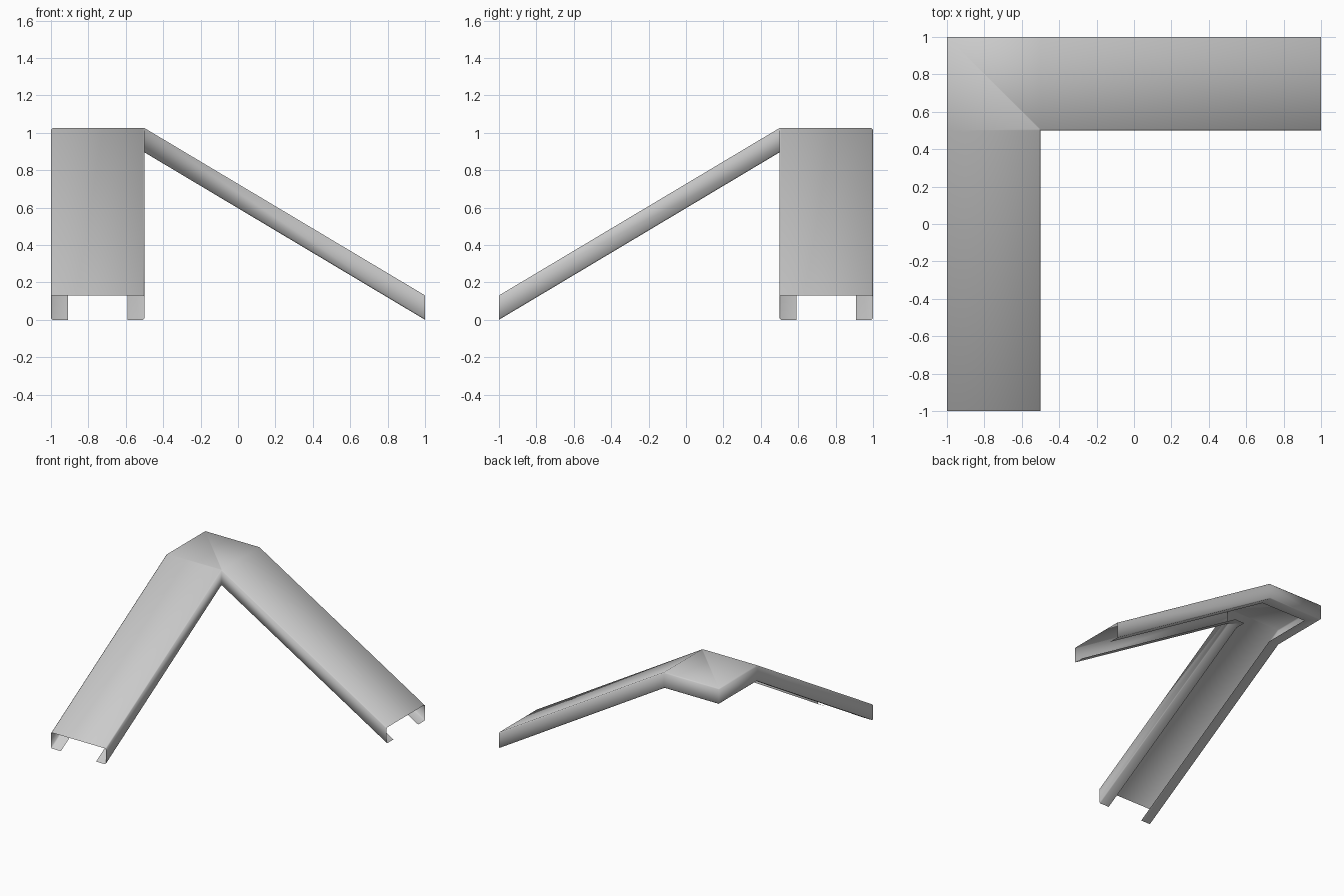
import bpy
import bmesh

if "Cube" in bpy.data.objects:
    bpy.data.objects.remove(bpy.data.objects["Cube"])

WIDTH, HEIGHT, LIP, CHAMFER = 0.5, 0.13, 0.09, 0.008
TOP, LOW = 1.025, 0.13
SLOPE = (TOP - LOW) / 1.5

# Lipped channel section: (distance from outer edge, drop below the top sheet)
half = [(LIP, HEIGHT), (CHAMFER, HEIGHT), (0, HEIGHT - CHAMFER), (0, CHAMFER), (CHAMFER, 0)]
section = half + [(WIDTH - d, drop) for d, drop in reversed(half)]


def stations(d):
    """Plan positions along the L: leg end, fold, mitred corner, fold, leg end."""
    x, y = d - 1, 1 - d
    return [(x, -1), (x, 0.5), (x, y), (-0.5, y), (1, y)]


def top_height(x, y):
    return TOP - SLOPE * max(0, 0.5 - y, x + 0.5)


# Sweep the section down both legs and round the level corner
bm = bmesh.new()
rows = [[bm.verts.new((x, y, top_height(x, y) - drop)) for x, y in stations(d)]
        for d, drop in section]
for a, b in zip(rows, rows[1:]):
    for j in range(len(a) - 1):
        bm.faces.new((a[j], b[j], b[j + 1], a[j + 1]))
bmesh.ops.remove_doubles(bm, verts=bm.verts, dist=0.0001)
for face in bm.faces:
    face.smooth = True

mesh = bpy.data.meshes.new("corner_channel")
bm.to_mesh(mesh)
bm.free()
channel = bpy.data.objects.new("corner_channel", mesh)
bpy.context.collection.objects.link(channel)

# Plain grey sheet metal
grey = bpy.data.materials.new("light_grey")
grey.use_nodes = True
colour = (0.6, 0.6, 0.6, 1)
grey.diffuse_color = colour
grey.node_tree.nodes["Principled BSDF"].inputs["Base Color"].default_value = colour
mesh.materials.append(grey)
